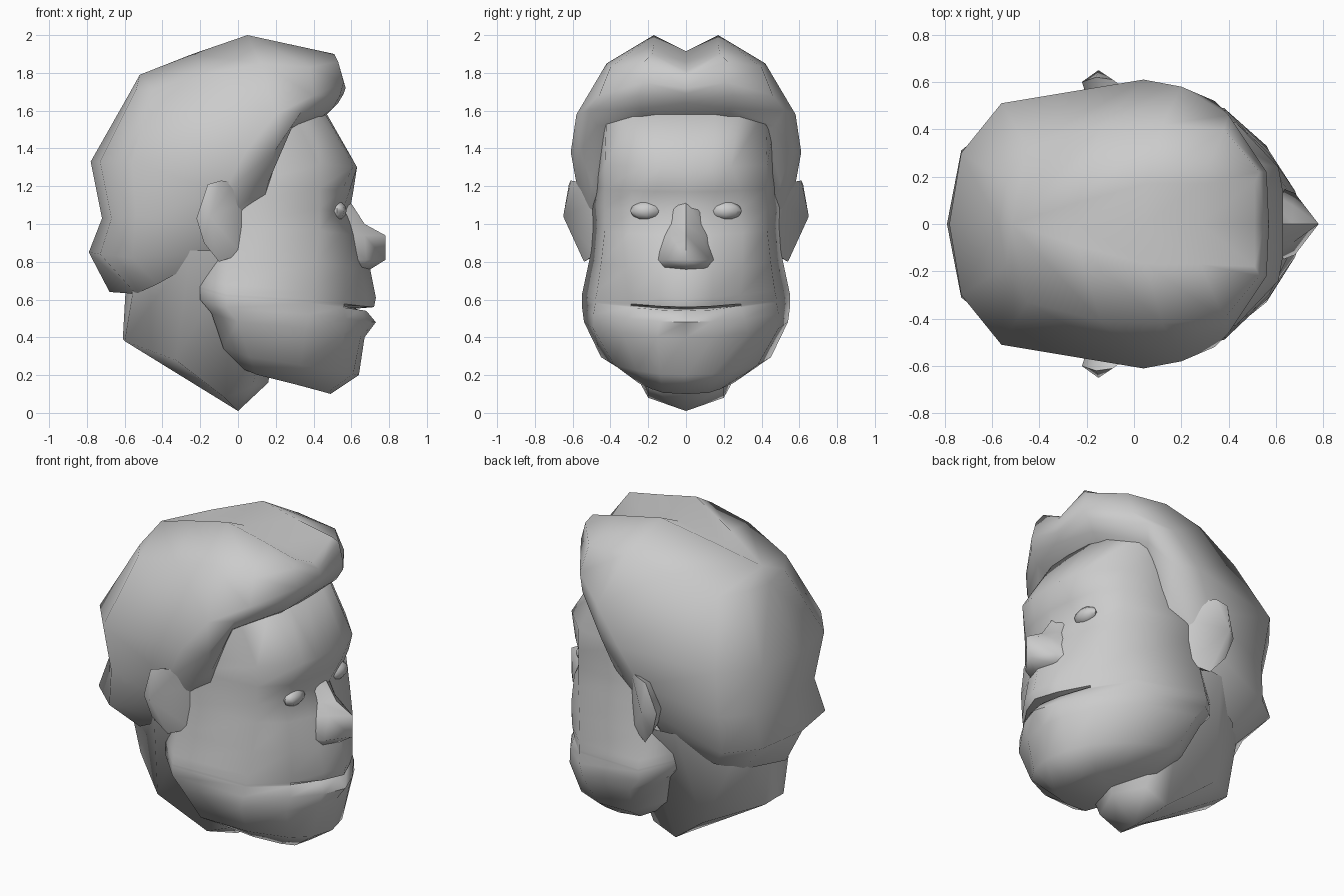
import bpy
import bmesh
import math

if "Cube" in bpy.data.objects:
    bpy.data.objects.remove(bpy.data.objects["Cube"], do_unlink=True)

# One plain clay colour for the whole bust
clay = bpy.data.materials.new("clay_grey")
clay.use_nodes = True
CLAY_COLOUR = (0.6, 0.6, 0.6, 1.0)
clay.diffuse_color = CLAY_COLOUR
clay.node_tree.nodes["Principled BSDF"].inputs["Base Color"].default_value = CLAY_COLOUR


def finish(name, bm, angle):
    """Weld, orient, colour and shade a finished part."""
    bmesh.ops.remove_doubles(bm, verts=bm.verts, dist=0.0005)
    bmesh.ops.recalc_face_normals(bm, faces=bm.faces)
    mesh = bpy.data.meshes.new(name)
    bm.to_mesh(mesh)
    bm.free()
    mesh.materials.append(clay)
    part = bpy.data.objects.new(name, mesh)
    bpy.context.collection.objects.link(part)
    bpy.ops.object.select_all(action="DESELECT")
    part.select_set(True)
    bpy.context.view_layer.objects.active = part
    bpy.ops.object.shade_smooth_by_angle(angle=math.radians(angle))
    return part


def mirrored_ring(half):
    """Close a half section by mirroring it across the middle plane."""
    other = [(x, -y, z) for x, y, z in reversed(half)]
    if half[-1][1] == 0:
        other = other[1:]
    if half[0][1] == 0:
        other = other[:-1]
    return list(half) + other


def loft(name, rings, cap_start=True, cap_end=True, angle=60):
    """Skin closed rings given in hundredths of a unit."""
    bm = bmesh.new()
    loops = [[bm.verts.new([c / 100 for c in p]) for p in ring] for ring in rings]
    count = len(loops[0])
    for low, high in zip(loops, loops[1:]):
        for i in range(count):
            j = (i + 1) % count
            bm.faces.new((low[i], low[j], high[j], high[i]))
    if cap_start:
        bm.faces.new(loops[0])
    if cap_end:
        bm.faces.new(loops[-1])
    return finish(name, bm, angle)


def level_ring(height, middle, pairs, lift=0):
    """Half section at one height, curving up by lift towards the back."""
    points = [(middle, 0)] + list(pairs)
    last = len(points) - 1
    return mirrored_ring([(x, y, height + lift * (i / last) ** 2)
                          for i, (x, y) in enumerate(points)])


# Face: chin, lips, cheeks, eye sockets and brow
face_rows = [
    (10, 49, (47, 12), (42, 18), (28, 25), (10, 30)),
    (20, 64, (61, 14), (53, 26), (33, 38), (6, 45)),
    (40, 67, (65, 15), (56, 33), (36, 49), (0, 54)),
    (48, 73, (68, 14), (57, 31), (38, 49), (-6, 55)),
    (54, 68, (65, 13), (56, 29), (39, 48), (-6, 55)),
    (55, 60, (59, 13), (56, 29), (39, 48), (-6, 55)),
    (56, 72, (67, 13), (56, 29), (39, 48), (-6, 55)),
    (61, 73, (68, 14), (57, 29), (40, 47), (-6, 54)),
    (76, 70, (65, 14), (57, 30), (41, 45), (-5, 51)),
    (94, 64, (60, 15), (55, 30), (43, 43), (-4, 50)),
    (106, 59, (55, 14), (51, 28), (43, 43), (0, 50)),
    (117, 61, (59, 16), (55, 29), (43, 43), (0, 49)),
    (130, 63, (63, 13), (61, 24), (43, 43), (0, 48)),
    (160, 46, (45, 16), (41, 28), (28, 42), (0, 48)),
]
face_rings = []
for height, middle, *pairs in face_rows:
    jaw_x, jaw_y = pairs[-1]
    pairs.append((jaw_x - 14, jaw_y - 13))
    face_rings.append(level_ring(height, middle, pairs, 17 * (1 - height / 160)))
loft("face", face_rings)

# Nose
nose_rows = [
    (114, 58, (55, 6), (48, 8)),
    (100, 67, (61, 7), (50, 13)),
    (94, 78, (67, 8), (52, 16)),
    (81, 78, (68, 13), (55, 18)),
    (76, 70, (65, 11), (55, 14)),
]
loft("nose", [level_ring(row[0], row[1], row[2:]) for row in nose_rows])

# Hair: swept shell from the hairline up to two crests that meet at the back
hair_rows = [
    [(46, 0, 157), (42, 22, 155), (26, 42, 149), (13, 45, 110),
     (-14, 44, 84), (-43, 34, 68), (-54, 22, 63), (-68, 0, 64)],
    [(53, 0, 164), (50, 24, 161), (29, 47, 152), (16, 50, 122),
     (-12, 52, 98), (-56, 45, 82), (-73, 31, 84), (-79, 0, 85)],
    [(56, 0, 169), (54, 25, 168), (34, 52, 160), (19, 56, 138),
     (-8, 57, 116), (-54, 46, 104), (-67, 29, 103), (-72, 0, 103)],
    [(57, 0, 172), (56, 22, 175), (40, 46, 168), (20, 58, 158),
     (4, 61, 138), (-56, 51, 133), (-73, 30, 133), (-78, 0, 133)],
    [(55, 0, 178), (53, 22, 186), (38, 40, 183), (12, 42, 185),
     (-14, 41, 180), (-45, 33, 171), (-54, 18, 171), (-57, 0, 170)],
    [(51, 0, 181), (51, 18, 190), (28, 17, 195), (5, 17, 200),
     (-24, 9, 190), (-52, 0, 179), (-52, 0, 179), (-52, 0, 179)],
]
parting = [(x, 0, z - y / 2) for x, y, z in hair_rows[-1]]
hair_bm = bmesh.new()
for side in (1, -1):
    grid = [[hair_bm.verts.new((x / 100, side * y / 100, z / 100)) for x, y, z in row]
            for row in hair_rows + [parting]]
    for low, high in zip(grid, grid[1:]):
        for i in range(len(low) - 1):
            hair_bm.faces.new((low[i], low[i + 1], high[i + 1], high[i]))
finish("hair", hair_bm, 60)

# Neck: sloping stump ending in a low point
neck_top = [(-59, 0, 74), (-54, 27, 74), (-25, 46, 86), (0, 49, 86), (15, 35, 60), (22, 0, 50)]
neck_rim = [(-61, 0, 39), (-60, 9, 38), (-33, 31, 28), (-7, 20, 8), (8, 20, 14), (16, 0, 16)]
neck_rings = [mirrored_ring(neck_top), mirrored_ring(neck_rim)]
neck_rings.append([(0, 0, 1)] * len(neck_rings[0]))
loft("neck", neck_rings, cap_end=False)

# Ears: flared rim around a raised middle, tapering into the head
ear_rim = [(4, 48, 112), (-1, 55, 122), (-9, 61, 123), (-16, 62, 121),
           (-22, 60, 103), (-18, 58, 90), (-10, 54, 80), (2, 48, 84)]
for side, label in ((1, "left"), (-1, "right")):
    root = [(-4 + (x + 4) * 0.7, side * 43, 100 + (z - 100) * 0.7) for x, y, z in ear_rim]
    rim = [(x, side * y, z) for x, y, z in ear_rim]
    middle = [(-15, side * 65, 104)] * len(rim)
    loft(label + "_ear", [root, rim, middle], cap_end=False, angle=50)

# Eyes: flattened low-sided balls set in the sockets
for side, label in ((1, "left"), (-1, "right")):
    eye_bm = bmesh.new()
    bmesh.ops.create_uvsphere(eye_bm, u_segments=8, v_segments=6, radius=1)
    for v in eye_bm.verts:
        v.co = (0.525 + v.co.x * 0.05, side * 0.21 + v.co.y * 0.085, 1.07 + v.co.z * 0.05)
    finish(label + "_eye", eye_bm, 60)
